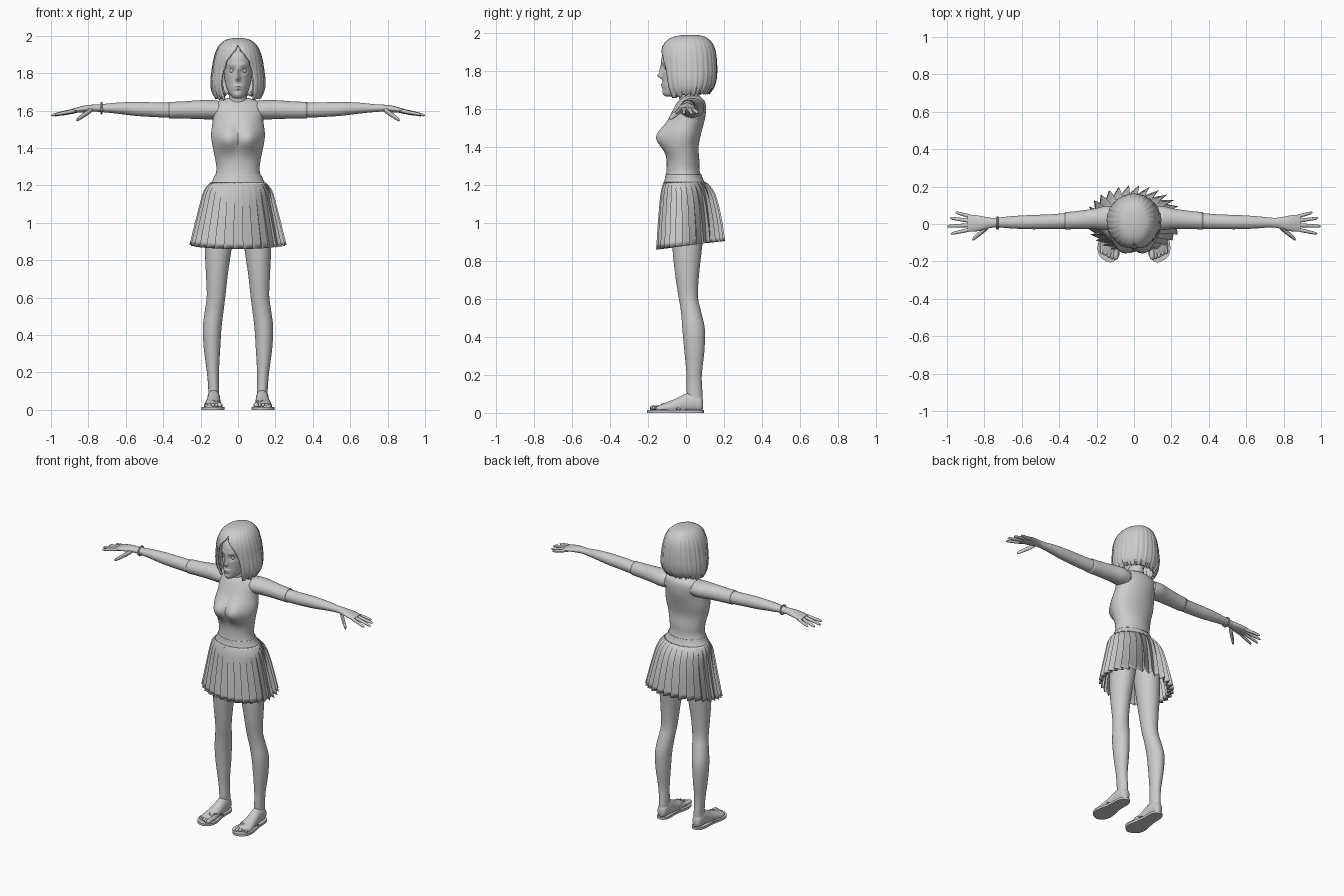
import bpy, bmesh, math, random
from math import sin, cos, pi, radians, exp

if "Cube" in bpy.data.objects:
    bpy.data.objects.remove(bpy.data.objects["Cube"])
random.seed(4)


def finish(name, bm, mirror=False, solid=0, sharp=40):
    bmesh.ops.remove_doubles(bm, verts=bm.verts, dist=1e-5)
    bmesh.ops.recalc_face_normals(bm, faces=bm.faces)
    me = bpy.data.meshes.new(name)
    bm.to_mesh(me)
    bm.free()
    me.shade_smooth()
    me.set_sharp_from_angle(angle=radians(sharp))
    ob = bpy.data.objects.new(name, me)
    bpy.context.collection.objects.link(ob)
    if solid:
        m = ob.modifiers.new("thickness", 'SOLIDIFY')
        m.thickness, m.offset = solid, -1
    if mirror:
        ob.modifiers.new("mirror", 'MIRROR').use_mirror_merge = False
    return ob


def spline(rows, n):
    """Smooth Catmull-Rom resampling of section rows."""
    out, last = [], len(rows) - 1
    for i in range(n + 1):
        t = i / n * last
        k = min(int(t), last - 1)
        f = t - k
        p = [rows[max(0, min(last, k + d))] for d in (-1, 0, 1, 2)]
        out.append([b + .5 * f * (c - a + f * (2*a - 5*b + 4*c - d + f * (3*(b - c) + d - a)))
                    for a, b, c, d in zip(*p)])
    return out


def loft(name, rows, axis='Z', n=24, seg=24, mirror=False, warp=None, cap=True, solid=0):
    """Elliptic sections (t, u, v, ru, rv) strung along an axis."""
    bm, rings = bmesh.new(), []
    for t, u, v, ru, rv in spline(rows, n):
        ring = []
        for j in range(seg):
            a = 2 * pi * j / seg
            p, q = u + max(ru, .001) * cos(a), v + max(rv, .001) * sin(a)
            co = {'X': (t, p, q), 'Y': (p, t, q), 'Z': (p, q, t)}[axis]
            ring.append(bm.verts.new(warp(*co) if warp else co))
        rings.append(ring)
    for r, s in zip(rings, rings[1:]):
        for j in range(seg):
            k = (j + 1) % seg
            bm.faces.new((r[j], r[k], s[k], s[j]))
    if cap:
        bm.faces.new(rings[0])
        bm.faces.new(rings[-1])
    return finish(name, bm, mirror, solid)


def fb(z, r, f, b):
    """Section row from half width, front y and back y."""
    return (z, 0, (f + b) / 2, r, (b - f) / 2)


def bump(x, z, cx, cz, sx, sz):
    return exp(-((x - cx) / sx) ** 2 - ((z - cz) / sz) ** 2)


# torso with bust
def bust(x, y, z):
    if y < .0:
        y -= .06 * min(1.05, bump(abs(x), z, .065, 1.45, .06, .07)
                       + .35 * bump(x, z, 0, 1.45, .05, .07))
    return x, y, z


loft("torso", [fb(1.04, .09, -.07, .08), fb(1.12, .15, -.11, .115), fb(1.20, .142, -.112, .095),
               fb(1.27, .117, -.103, .072), fb(1.33, .12, -.10, .07), fb(1.40, .134, -.10, .066),
               fb(1.47, .144, -.098, .08), fb(1.55, .135, -.085, .10), fb(1.60, .14, -.065, .105),
               fb(1.635, .13, -.045, .10), fb(1.655, .095, -.025, .085), fb(1.668, .05, -.015, .07)],
     n=56, seg=64, warp=bust)
loft("neck", [fb(1.61, .07, -.04, .09), fb(1.65, .053, -.035, .075), fb(1.69, .047, -.045, .07),
              fb(1.76, .047, -.05, .075)])
loft("waistband", [fb(1.20, .153, -.12, .106), fb(1.23, .135, -.112, .09), fb(1.253, .126, -.108, .082)],
     n=8, seg=48, cap=False, solid=.006)


# head with modelled face
def face(x, y, z):
    if y < -.02:
        ax = abs(x)
        y -= .022 * bump(x, z, 0, 1.772, .011, .013) + .012 * bump(x, z, 0, 1.80, .010, .03)
        y -= .009 * bump(x, z, 0, 1.728, .022, .006) + .008 * bump(x, z, 0, 1.715, .018, .006)
        y -= .006 * bump(x, z, 0, 1.685, .02, .012) + .005 * bump(ax, z, .03, 1.845, .025, .01)
        y += .012 * bump(ax, z, .032, 1.813, .018, .014)
    return x, y, z


loft("head", [fb(1.664, .012, -.105, -.065), fb(1.675, .034, -.116, -.02), fb(1.71, .057, -.122, .05),
              fb(1.76, .071, -.124, .10), fb(1.82, .078, -.128, .125), fb(1.88, .079, -.126, .125),
              fb(1.93, .066, -.10, .11), fb(1.96, .03, -.05, .06)], n=70, seg=96, warp=face)
eye = bmesh.new()
bmesh.ops.create_uvsphere(eye, u_segments=16, v_segments=10, radius=.013)
bmesh.ops.translate(eye, verts=eye.verts, vec=(.032, -.099, 1.813))
finish("eyes", eye, mirror=True)

# bobbed hair: shell open around the face; last column is the opening half angle
HAIR = [(1.988, 0, .02, .02, 0), (1.986, .035, -.03, .07, 0), (1.973, .075, -.08, .11, 0),
        (1.945, .103, -.115, .138, 1), (1.91, .12, -.132, .153, 14), (1.87, .131, -.138, .16, 27),
        (1.82, .139, -.136, .163, 35), (1.76, .146, -.13, .161, 38), (1.71, .142, -.118, .148, 38),
        (1.67, .122, -.098, .122, 41)]
bm, cols = bmesh.new(), 128
grid, levels = [], spline(HAIR, 36)
hem = [random.uniform(-.008, .008) for _ in range(cols + 1)]
for i, (z, r, f, b, op) in enumerate(levels):
    op, low, row = radians(max(op, 0)), (i / 36) ** 6, []
    for j in range(cols + 1):
        a = -pi / 2 + op + (2 * pi - 2 * op) * j / cols
        g = 1 + min(1, i / 12) * (.010 * sin(29 * a) + .007 * sin(47 * a + 1))
        g -= .05 * exp(-((min(j, cols - j)) / 2) ** 2) * (i < 14)
        row.append(bm.verts.new((r * g * cos(a), (f + b) / 2 + (b - f) / 2 * g * sin(a),
                                 z + low * hem[j] + low * .012 * sin(a))))
    grid.append(row)
for r, s in zip(grid, grid[1:]):
    for j in range(cols):
        bm.faces.new((r[j], r[j + 1], s[j + 1], s[j]))
finish("hair", bm, solid=.014, sharp=50)

# pleated skirt: sawtooth folds that deepen toward the hem
SKIRT = [(1.215, .146, -.117, .10), (1.17, .176, -.129, .13), (1.10, .193, -.136, .152),
         (.98, .219, -.144, .172), (.86, .244, -.15, .184)]
bm, pleats, grid = bmesh.new(), 30, []
for i, (z, r, f, b) in enumerate(spline(SKIRT, 12)):
    t, ring = i / 12, []
    for p in range(pleats):
        for step, side in ((0, 1), (1.15, -1)):
            a = 2 * pi * (p + step) / pleats
            d = side * (.002 + .014 * t) * (1 + .5 * sin(a))
            ring.append(bm.verts.new(((r + d) * cos(a), (f + b) / 2 + ((b - f) / 2 + d) * sin(a),
                                      z + t * .022 * (1 + sin(a)))))
    grid.append(ring)
for r, s in zip(grid, grid[1:]):
    for j in range(pleats * 2):
        k = (j + 1) % (pleats * 2)
        bm.faces.new((r[j], r[k], s[k], s[j]))
finish("pleated_skirt", bm, solid=.003, sharp=25)

# arms, sleeves and hands
loft("arms", [(.07, .03, 1.60, .055, .045), (.14, .032, 1.603, .06, .05), (.20, .028, 1.604, .052, .047),
              (.28, .022, 1.602, .045, .042), (.37, .016, 1.602, .042, .040), (.46, .012, 1.605, .039, .039),
              (.55, .010, 1.609, .038, .037), (.65, .009, 1.613, .033, .029), (.73, .008, 1.613, .026, .021),
              (.77, .006, 1.613, .028, .019), (.82, .004, 1.609, .039, .018), (.86, .004, 1.603, .045, .014),
              (.89, .004, 1.598, .042, .010)], 'X', n=60, seg=28, mirror=True)
loft("sleeves", [(.10, .03, 1.602, .062, .05), (.15, .032, 1.604, .064, .052), (.21, .028, 1.605, .055, .050),
                 (.29, .022, 1.603, .049, .046), (.37, .017, 1.602, .046, .044)],
     'X', n=16, seg=32, mirror=True, cap=False, solid=.004)
FINGERS = {"index": ((.86, -.026, 1.601), (.98, -.052, 1.578)), "middle": ((.87, -.006, 1.602), (1, -.012, 1.574)),
           "ring": ((.87, .016, 1.600), (.985, .032, 1.574)), "little": ((.855, .035, 1.599), (.955, .062, 1.578)),
           "thumb": ((.78, -.014, 1.606), (.865, -.084, 1.548))}
for label, (a, b) in FINGERS.items():
    w = .014 if label == "thumb" else .0095
    rows = [[p + (q - p) * t for p, q in zip(a, b)] + [w * s, w * s]
            for t, s in ((0, .9), (.25, 1.1), (.5, 1), (.75, .9), (.93, .7), (1, .1))]
    loft(label + "_fingers", rows, 'X', n=15, seg=12, mirror=True)

# bracelet on one wrist
bpy.ops.mesh.primitive_torus_add(major_segments=32, minor_segments=8, major_radius=.029, minor_radius=.005,
                                 location=(-.73, .008, 1.613), rotation=(0, pi / 2, 0))
bpy.context.object.name = "bracelet"
bpy.ops.mesh.primitive_uv_sphere_add(segments=12, ring_count=8, radius=.008, location=(-.73, -.022, 1.605))
bpy.context.object.name = "bracelet_bead"

# legs
loft("legs", [(1.14, .075, .01, .07, .09), (1.0, .092, .01, .078, .088), (.85, .106, .006, .070, .076),
              (.72, .113, .006, .058, .062), (.61, .117, .012, .050, .051), (.53, .127, .027, .050, .053),
              (.44, .138, .040, .050, .059), (.33, .139, .044, .044, .053), (.20, .134, .043, .032, .040),
              (.11, .130, .045, .029, .041), (.05, .130, .048, .030, .038)], n=50, seg=32, mirror=True)


# feet with toes, flattened onto the sandals
def flat(x, y, z):
    return x, y, max(z, .015)


loft("feet", [(.09, .13, .045, .012, .02), (.078, .13, .048, .028, .042), (.04, .13, .055, .034, .055),
              (0, .13, .05, .035, .052), (-.05, .132, .035, .040, .042), (-.10, .134, .025, .046, .031),
              (-.14, .135, .022, .048, .020), (-.16, .135, .022, .042, .012)],
     'Y', n=32, seg=28, mirror=True, warp=flat)
for i in range(5):
    x, tip, w = .097 + .0185 * i, -.19 + .0035 * i * i * .7, (.0135 if i == 0 else .0095)
    loft("toe_%d" % (i + 1), [(-.125, x, .024, w, w), (-.15, x, .026, w, w), ((tip - .16) / 2, x, .026, w, w),
                              (tip + .003, x, .025, w * .7, w * .7), (tip, x, .024, .001, .001)],
         'Y', n=12, seg=12, mirror=True, warp=flat)

# sandal soles from an outline of (y, half width, centre x)
rows = spline([(.095, .004, .13), (.085, .026, .13), (.05, .041, .131), (-.03, .044, .133), (-.12, .061, .133),
               (-.17, .053, .132), (-.195, .028, .128), (-.205, .004, .126)], 28)
bm = bmesh.new()
pts = [(c + w, y) for y, w, c in rows] + [(c - w, y) for y, w, c in reversed(rows)]
base = bm.faces.new([bm.verts.new((x, y, 0)) for x, y in pts])
top = bmesh.ops.extrude_face_region(bm, geom=[base])
bmesh.ops.translate(bm, verts=[v for v in top["geom"] if isinstance(v, bmesh.types.BMVert)], vec=(0, 0, .015))
finish("sandal_soles", bm, mirror=True)

# sandal straps
cu = bpy.data.curves.new("sandal_straps", 'CURVE')
cu.dimensions, cu.bevel_depth, cu.bevel_resolution = '3D', .005, 2
for path in ([(.107, -.150, .018), (.110, -.135, .044), (.098, -.09, .050), (.088, -.03, .016)],
             [(.107, -.150, .018), (.112, -.135, .044), (.155, -.09, .052), (.178, -.03, .016)]):
    s = cu.splines.new('NURBS')
    s.points.add(3)
    for p, co in zip(s.points, path):
        p.co = (*co, 1)
    s.use_endpoint_u, s.order_u, s.resolution_u = True, 3, 8
straps = bpy.data.objects.new("sandal_straps", cu)
bpy.context.collection.objects.link(straps)
straps.modifiers.new("mirror", 'MIRROR')
